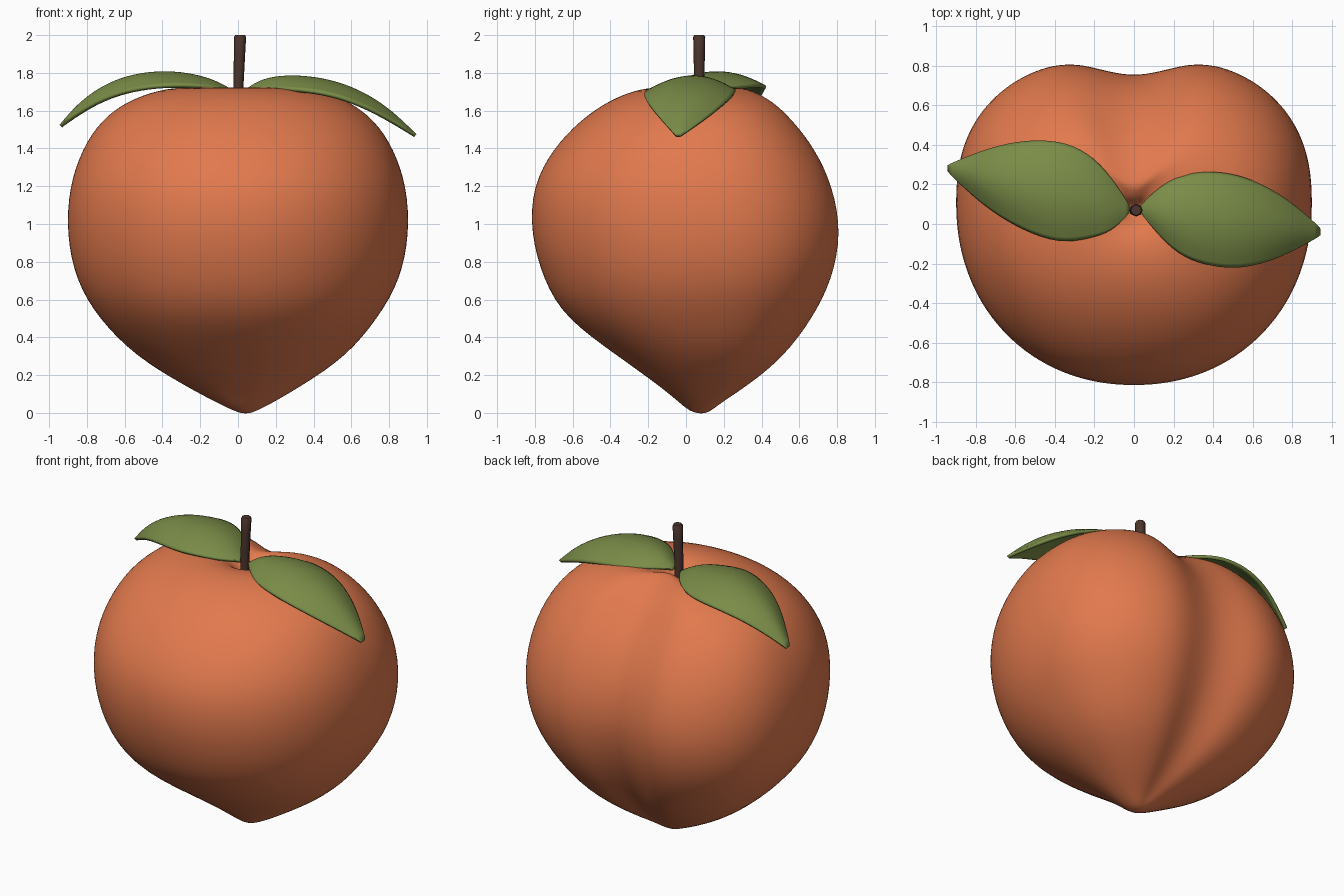
import bpy, bmesh, math
from mathutils import Vector

cube = bpy.data.objects.get("Cube")
if cube:
    bpy.data.objects.remove(cube, do_unlink=True)


def material(name, rgb):
    m = bpy.data.materials.new(name)
    m.use_nodes = True
    m.diffuse_color = (*rgb, 1)
    bsdf = next(n for n in m.node_tree.nodes if n.type == 'BSDF_PRINCIPLED')
    bsdf.inputs["Base Color"].default_value = (*rgb, 1)
    return m


def loft(name, rows, mat, closed, upward=False):
    """Bridge equal rows of points; a closed loft gets capped ends."""
    bm = bmesh.new()
    rings = [[bm.verts.new(p) for p in row] for row in rows]
    n = len(rings[0])
    for a, b in zip(rings, rings[1:]):
        for i in range(n if closed else n - 1):
            j = (i + 1) % n
            bm.faces.new((a[i], a[j], b[j], b[i]))
    if closed:
        bm.faces.new(rings[0][::-1])
        bm.faces.new(rings[-1])
    bmesh.ops.recalc_face_normals(bm, faces=bm.faces)
    if upward and sum(f.normal.z for f in bm.faces) < 0:
        bmesh.ops.reverse_faces(bm, faces=bm.faces)
    me = bpy.data.meshes.new(name)
    bm.to_mesh(me)
    bm.free()
    me.materials.append(mat)
    ob = bpy.data.objects.new(name, me)
    bpy.context.collection.objects.link(ob)
    return ob


def smooth(ob, angle):
    bpy.ops.object.select_all(action='DESELECT')
    ob.select_set(True)
    bpy.context.view_layer.objects.active = ob
    bpy.ops.object.shade_smooth_by_angle(angle=math.radians(angle))


def subdivide(ob, levels):
    mod = ob.modifiers.new("Subdivision", 'SUBSURF')
    mod.levels = mod.render_levels = levels


peach = material("peach skin", (0.76, 0.193, 0.075))
green = material("leaf green", (0.197, 0.265, 0.065))
brown = material("stem brown", (0.075, 0.036, 0.026))

# Fruit body: height, half width, front y, back y, cleft depth
BODY = [
    (-0.003, 0.02, 0.06, 0.10, 0),
    (0.015, 0.07, 0.01, 0.14, 0),
    (0.06, 0.16, -0.04, 0.2, 0.01),
    (0.15, 0.32, -0.15, 0.35, 0.04),
    (0.3, 0.56, -0.36, 0.55, 0.08),
    (0.5, 0.74, -0.64, 0.71, 0.1),
    (0.7, 0.86, -0.755, 0.82, 0.11),
    (0.95, 0.91, -0.825, 0.875, 0.11),
    (1.2, 0.895, -0.815, 0.83, 0.11),
    (1.4, 0.825, -0.705, 0.735, 0.12),
    (1.55, 0.725, -0.56, 0.615, 0.13),
    (1.65, 0.59, -0.415, 0.51, 0.14),
    (1.71, 0.42, -0.27, 0.39, 0.14),
    (1.727, 0.28, -0.14, 0.3, 0.11),
    (1.71, 0.16, -0.05, 0.22, 0.06),
    (1.68, 0.08, 0.0, 0.14, 0.02),
    (1.62, 0.03, 0.04, 0.1, 0),
]


def body_ring(z, w, front, back, cleft, n=64):
    cy = front + 0.55 * (back - front)
    cx = 0.04 * max(0, 1 - z / 0.5)
    groove = 0.25 * w + 0.03 * max(z, 0)
    ring = []
    for i in range(n):
        t = math.tau * i / n
        c, s = math.cos(t), math.sin(t)
        if s > 0:   # fuller back with a soft groove
            p = 2 / 2.4
            x = w * math.copysign(abs(c) ** p, c)
            y = cy + (back - cy) * s ** p
            y -= cleft * math.exp(-(x / groove) ** 2) * s
        else:
            p = 2 / 2.1
            x = w * math.copysign(abs(c) ** p, c)
            y = cy - (cy - front) * abs(s) ** p
        ring.append((cx + x, y, z))
    return ring


fruit = loft("fruit_body", [body_ring(*r) for r in BODY], peach, True)
subdivide(fruit, 2)
smooth(fruit, 60)

# Stem: slightly leaning, eight-sided
STEM = [(0.0, 1.6, 0.026), (0.003, 1.75, 0.027), (0.008, 1.9, 0.03),
        (0.011, 1.99, 0.032), (0.011, 2.0, 0.026)]
stem = loft("stem", [[(x + r * math.cos(math.tau * i / 8),
                       0.07 + r * math.sin(math.tau * i / 8), z) for i in range(8)]
                     for x, z, r in STEM], brown, True)
smooth(stem, 50)

# Leaves: x, near edge y, far edge y, ridge height, edge droop
LEFT = [
    (0.03, 0.06, 0.09, 1.705, 0.0),
    (0.11, -0.04, 0.175, 1.765, 0.04),
    (0.22, -0.155, 0.245, 1.79, 0.07),
    (0.36, -0.21, 0.27, 1.79, 0.075),
    (0.52, -0.23, 0.255, 1.762, 0.075),
    (0.68, -0.195, 0.19, 1.697, 0.07),
    (0.82, -0.13, 0.095, 1.6, 0.05),
    (0.945, -0.06, -0.02, 1.475, 0.0),
]
RIGHT = [
    (-0.02, 0.06, 0.09, 1.705, 0.0),
    (-0.11, -0.04, 0.235, 1.76, 0.03),
    (-0.23, -0.075, 0.365, 1.798, 0.06),
    (-0.38, -0.1, 0.425, 1.817, 0.075),
    (-0.56, -0.035, 0.425, 1.8, 0.08),
    (-0.72, 0.06, 0.39, 1.738, 0.07),
    (-0.85, 0.17, 0.34, 1.64, 0.05),
    (-0.945, 0.265, 0.3, 1.525, 0.0),
]


def leaf_row(x, near, far, z, droop, n=7):
    row = []
    for i in range(n):
        t = 2 * i / (n - 1) - 1
        row.append(Vector((x, near + (far - near) * (t + 1) / 2, z - droop * t * t)))
    return row


for name, rows in (("left_leaf", LEFT), ("right_leaf", RIGHT)):
    leaf = loft(name, [leaf_row(*r) for r in rows], green, False, upward=True)
    subdivide(leaf, 2)
    thick = leaf.modifiers.new("Thickness", 'SOLIDIFY')
    thick.thickness = 0.02
    thick.offset = -1
    smooth(leaf, 50)
